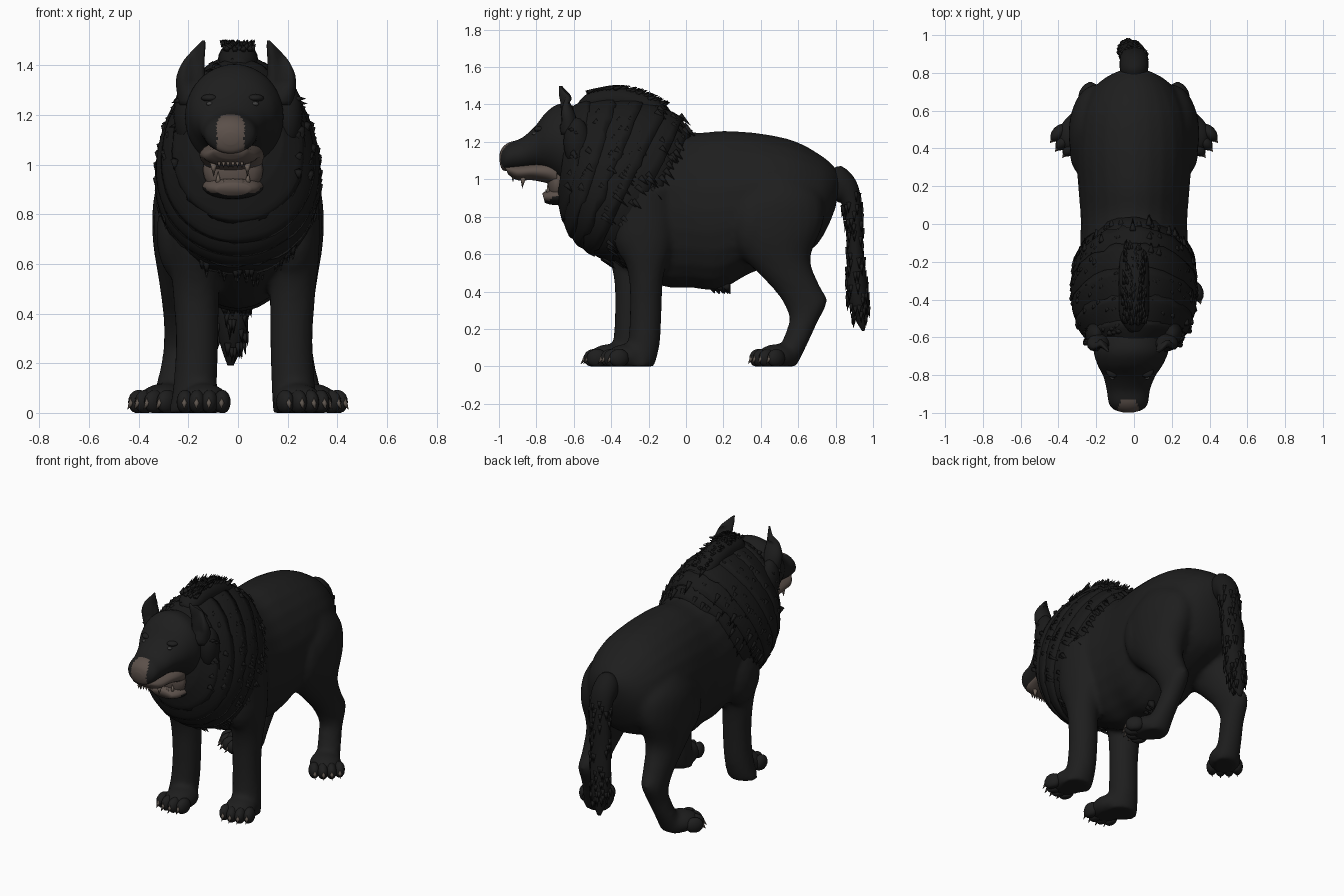
import bpy, bmesh, math, random
from mathutils import Vector, Matrix

random.seed(4)
if "Cube" in bpy.data.objects:
    bpy.data.objects.remove(bpy.data.objects["Cube"])


def material(name, r, g, b):
    m = bpy.data.materials.new(name)
    m.use_nodes = True
    m.diffuse_color = (r, g, b, 1)
    bsdf = m.node_tree.nodes["Principled BSDF"]
    bsdf.inputs["Base Color"].default_value = (r, g, b, 1)
    bsdf.inputs["Roughness"].default_value = 0.8
    return m


COAT = material("black coat", 0.013, 0.013, 0.013)
FUR = material("dark fur", 0.01, 0.01, 0.01)
SKIN = material("brown skin", 0.105, 0.08, 0.068)
CLAW = material("dull claw", 0.11, 0.09, 0.075)
TOOTH = material("stained tooth", 0.14, 0.11, 0.09)
EYE = material("grey eye", 0.05, 0.05, 0.05)


def build(name, bm, mats, rule=None):
    """Turn a bmesh into a smooth object; rule picks the material of a face."""
    bmesh.ops.recalc_face_normals(bm, faces=bm.faces)
    for f in bm.faces:
        f.smooth = True
        if rule:
            f.material_index = int(rule(f.calc_center_median(), f.normal))
    mesh = bpy.data.meshes.new(name)
    bm.to_mesh(mesh)
    bm.free()
    for m in mats:
        mesh.materials.append(m)
    ob = bpy.data.objects.new(name, mesh)
    bpy.context.collection.objects.link(ob)
    return ob


def ring_point(s, angle, egg=0.0, scale=1.0):
    """Section s: first edge (y, z), second edge (y, z), centre x, half width."""
    fy, fz, by, bz, cx, w = s
    c, k = math.cos(angle) * scale, math.sin(angle) * scale
    return Vector((cx + w * k * (1 - egg * c),
                   (fy + by) / 2 + (fy - by) / 2 * c,
                   (fz + bz) / 2 + (fz - bz) / 2 * c))


def spline(secs, steps):
    out = []
    for i in range(len(secs) - 1):
        a, b, c, d = (secs[max(0, min(len(secs) - 1, i + j))] for j in (-1, 0, 1, 2))
        for n in range(steps):
            t = n / steps
            out.append([q + t / 2 * (r - p + t * (2*p - 5*q + 4*r - s + t * (3*(q - r) + s - p)))
                        for p, q, r, s in zip(a, b, c, d)])
    return out + [list(secs[-1])]


def loft(bm, secs, steps=4, sides=24, egg=0.0, jag=None):
    rings = []
    for s in spline(secs, steps):
        rings.append([bm.verts.new(ring_point(s, math.tau * i / sides, egg)) for i in range(sides)])
    if jag:
        for v in rings[-1]:
            v.co += jag * random.random()
    for a, b in zip(rings, rings[1:]):
        for i in range(sides):
            j = (i + 1) % sides
            bm.faces.new((a[i], a[j], b[j], b[i]))
    bm.faces.new(rings[0])
    bm.faces.new(rings[-1])


def ball(bm, pos, size, turn=0.0):
    mat = Matrix.Translation(pos) @ Matrix.Rotation(turn, 4, "Z") @ Matrix.Diagonal((*size, 1))
    bmesh.ops.create_uvsphere(bm, u_segments=16, v_segments=10, radius=1, matrix=mat)


def spike(bm, pos, direction, length, radius, sides=5):
    d = Vector(direction).normalized()
    mat = Matrix.Translation(Vector(pos) + d * length / 2) @ d.to_track_quat("Z", "Y").to_matrix().to_4x4()
    bmesh.ops.create_cone(bm, segments=sides, radius1=radius, radius2=0, depth=length,
                          cap_ends=True, matrix=mat)


# Torso and legs, fused into one skin
body = bmesh.new()
loft(body, [(-.5, 1.2, -.55, .72, 0, .2), (-.35, 1.3, -.4, .57, 0, .29), (-.1, 1.29, -.13, .43, 0, .285),
            (.05, 1.25, .03, .42, 0, .283), (.2, 1.26, .18, .41, 0, .295), (.4, 1.245, .35, .5, 0, .305),
            (.58, 1.205, .56, .57, 0, .285), (.72, 1.13, .69, .64, 0, .225), (.79, 1.07, .76, .75, 0, .15),
            (.825, 1.02, .8, .85, 0, .07)])
HIND = [(.36, 1.02, .6, 1.03, .17, .1), (.22, .86, .72, .92, .19, .145), (.23, .66, .735, .77, .2, .145),
        (.385, .5, .665, .58, .215, .105), (.495, .38, .715, .43, .222, .08), (.55, .27, .755, .35, .23, .068),
        (.54, .2, .7, .23, .24, .066), (.5, .1, .65, .12, .26, .07), (.46, 0, .59, 0, .275, .08)]
FORE = [(-.42, .95, -.06, .95, .2, .125), (-.38, .7, -.07, .68, .225, .105), (-.31, .5, -.12, .48, .22, .093),
        (-.3, .3, -.13, .3, .215, .086), (-.31, .12, -.14, .12, .222, .088), (-.33, 0, -.17, 0, .235, .095)]


def shifted(secs, side, dx=0.0, dy=0.0):
    return [(a + dy, b, c + dy, d, side * (x + dx), w) for a, b, c, d, x, w in secs]


for side in (1, -1):
    loft(body, shifted(HIND, side))
    ball(body, (side * .22, -.24, .72), (.11, .15, .2))
    ball(body, (side * .235, .37, .76), (.105, .13, .2))
loft(body, shifted(FORE, 1))
loft(body, shifted(FORE, -1, -.05, -.08))

# Paws: pad in the skin, separate toes and claws
toes, claws = bmesh.new(), bmesh.new()
for x, y, turn in ((.24, -.31, .3), (-.135, -.4, -.05), (.295, .49, .7), (-.295, .49, -.7)):
    spin = Matrix.Rotation(turn, 3, "Z")
    base = Vector((x, y, 0))
    ball(body, base + Vector((0, 0, .05)), (.098, .125, .07), turn)
    for k in (-1.5, -.5, .5, 1.5):
        tip = base + spin @ Vector((k * .05, -.1 + .018 * abs(k), .044))
        ball(toes, tip, (.034, .055, .049), turn)
        spike(claws, tip + spin @ Vector((0, -.038, .008)), spin @ Vector((0, -.6, -.7)), .052, .017)
for bm in (body, toes, claws):
    for v in bm.verts:
        v.co.z = max(v.co.z, 0)
skin = build("body", body, [COAT])
remesh = skin.modifiers.new("fuse", "REMESH")
remesh.mode, remesh.voxel_size, remesh.use_smooth_shade = "VOXEL", .016, True
relax = skin.modifiers.new("relax", "SMOOTH")
relax.factor, relax.iterations = .5, 6
build("toes", toes, [COAT])
build("claws", claws, [CLAW])

# Mane: overlapping collars with ragged rear edges, steeper towards the shoulder
COLLARS = [(-.62, 1.39, -.69, .89, -.01, .19), (-.52, 1.43, -.66, .77, 0, .265),
           (-.39, 1.44, -.62, .69, 0, .305), (-.25, 1.43, -.57, .64, 0, .325),
           (-.12, 1.39, -.51, .6, 0, .33), (-.03, 1.33, -.43, .57, 0, .318), (.01, 1.27, -.35, .56, 0, .29)]
mane, tufts = bmesh.new(), bmesh.new()


def scaled(s, k):
    my, mz = (s[0] + s[2]) / 2, (s[1] + s[3]) / 2
    return (my + (s[0] - my) * k, mz + (s[1] - mz) * k, my + (s[2] - my) * k, mz + (s[3] - mz) * k, s[4], s[5] * k)


for a, b in zip(COLLARS, COLLARS[1:]):
    mid = [(p + q) / 2 for p, q in zip(a, b)]
    back = (ring_point(b, 0, 0, 0) - ring_point(a, 0, 0, 0)).normalized()
    loft(mane, [scaled(a, .97), scaled(mid, 1.005), scaled(b, 1.01)], 3, 56, .13, back * .035)
    for i in range(60):
        ang = random.uniform(0, math.tau)
        sec = [p + (q - p) * random.uniform(.4, 1) for p, q in zip(a, b)]
        p = ring_point(sec, ang, .13, .985)
        out = (p - ring_point(sec, 0, 0, 0)).normalized()
        if p.z > .95 or p.y > -.45:
            spike(tufts, p, back + out * .03 + Vector((0, 0, -.4)), random.uniform(.06, .1), .017)
build("mane", mane, [FUR])

# Cheek ruffs beside the face
ruffs = bmesh.new()
for side in (1, -1):
    ball(ruffs, (side * .2, -.585, 1.2), (.06, .07, .13))
    for i in range(14):
        p = (side * random.uniform(.19, .235), random.uniform(-.63, -.56), random.uniform(1.12, 1.28))
        spike(tufts, p, (side, .4, random.uniform(-.6, .2)), .05, .016)
build("cheek_ruffs", ruffs, [FUR])

# Crest along the neck
crest = bmesh.new()
loft(crest, [(-.57, 1.42, -.55, 1.35, 0, .04), (-.5, 1.475, -.48, 1.36, 0, .075),
             (-.38, 1.495, -.36, 1.36, 0, .08), (-.25, 1.475, -.26, 1.34, 0, .08),
             (-.14, 1.42, -.17, 1.32, 0, .07), (-.09, 1.35, -.14, 1.3, 0, .04)])
build("crest", crest, [FUR])
for i in range(110):
    t = random.random()
    p = Vector((random.uniform(-.06, .06), -.54 + .42 * t, 1.44 + .05 * math.sin(math.pi * (t + .15) * .9) - .05 * t * t))
    spike(tufts, p, (p.x * 4, .8, .35), .055, .012)

# Tail with brush tufts
TAIL = [(.76, 1.04, .77, .92, 0, .06), (.83, 1.07, .81, .88, 0, .075), (.91, .99, .83, .87, 0, .075),
        (.94, .85, .85, .8, 0, .07), (.95, .62, .86, .6, -.01, .068), (.97, .42, .86, .4, -.02, .065),
        (.975, .3, .89, .28, -.025, .05), (.955, .19, .94, .19, -.03, .012)]
tail = bmesh.new()
loft(tail, TAIL)
build("tail", tail, [FUR])
for sec in spline(TAIL, 6)[14:-5]:
    for i in range(5):
        p = ring_point(sec, random.uniform(0, math.tau), 0, .95)
        out = p - ring_point(sec, 0, 0, 0)
        spike(tufts, p, out * 3 + Vector((0, 0, -1)), .06, .013)
for i in range(8):
    spike(tufts, (random.uniform(-.06, .06), random.uniform(.12, .22), .44), (0, .5, -1), .06, .03)
build("fur_tufts", tufts, [FUR])

# Head with a bare nose that narrows upwards
head = bmesh.new()
loft(head, [(-.54, 1.37, -.6, .97, -.01, .17), (-.66, 1.405, -.66, .98, -.015, .198),
            (-.74, 1.365, -.74, 1.035, -.02, .175), (-.81, 1.28, -.8, 1.055, -.025, .138),
            (-.88, 1.22, -.87, 1.05, -.03, .115), (-.95, 1.195, -.95, 1.045, -.03, .102),
            (-.985, 1.165, -.98, 1.05, -.03, .075), (-.998, 1.13, -.995, 1.08, -.03, .03)], 6, 48)
build("head", head, [COAT, SKIN],
      lambda c, n: c.y < -.925 and abs(c.x + .03) < min(.055, .025 + (1.22 - c.z) * .6))

# Open mouth: lip, throat, lower jaw, teeth
lip = bmesh.new()
loft(lip, [(-.69, 1.1, -.69, .95, -.02, .122), (-.74, 1.1, -.73, .975, -.025, .13),
           (-.82, 1.09, -.82, .995, -.03, .122), (-.91, 1.08, -.9, .995, -.03, .104),
           (-.975, 1.08, -.95, 1.025, -.03, .065)])
build("upper_lip", lip, [SKIN])
throat = bmesh.new()
ball(throat, (-.02, -.69, .98), (.122, .052, .105))
build("throat", throat, [SKIN])
jaw = bmesh.new()
loft(jaw, [(-.58, 1.0, -.58, .85, -.015, .13), (-.67, .965, -.67, .86, -.02, .124),
           (-.735, .945, -.725, .865, -.02, .103), (-.768, .925, -.755, .875, -.02, .07)])
build("lower_jaw", jaw, [COAT, SKIN], lambda c, n: c.z > .885 and (n.z > 0 or n.y < -.4))
teeth = bmesh.new()
for side in (1, -1):
    spike(teeth, (-.03 + side * .068, -.87, 1.01), (0, -.1, -1), .06, .016, 8)
    spike(teeth, (-.02 + side * .06, -.735, .92), (0, -.1, 1), .055, .014, 8)
    for k in range(3):
        spike(teeth, (-.03 + side * (.01 + k * .018), -.925, 1.01), (0, 0, -1), .025, .008, 6)
        spike(teeth, (-.02 + side * (.008 + k * .016), -.75, .92), (0, 0, 1), .025, .007, 6)
build("teeth", teeth, [TOOTH])

# Eyes and brows, ears
eyes, brows, ears = bmesh.new(), bmesh.new(), bmesh.new()
for side in (1, -1):
    ball(eyes, (-.022 + side * .092, -.81, 1.245), (.014, .014, .009))
    ball(brows, (-.022 + side * .092, -.782, 1.268), (.035, .03, .016), side * .4)
    ear = [(-.67, 1.24, -.57, 1.24, .17, .06), (-.68, 1.34, -.59, 1.34, .182, .06),
           (-.68, 1.41, -.62, 1.41, .172, .045), (-.68, 1.46, -.65, 1.46, .15, .026),
           (-.678, 1.5, -.665, 1.5, .13, .006)]
    loft(ears, shifted(ear, side, -side * .008), 4, 16)
# Hollow the front of each ear
for v in ears.verts:
    off = abs(abs(v.co.x) - .178)
    if v.co.y < -.63 and v.co.z > 1.3 and off < .04:
        v.co.y += .03 * (1 - off / .04)
build("eyes", eyes, [EYE])
build("brows", brows, [COAT])
build("ears", ears, [COAT])
